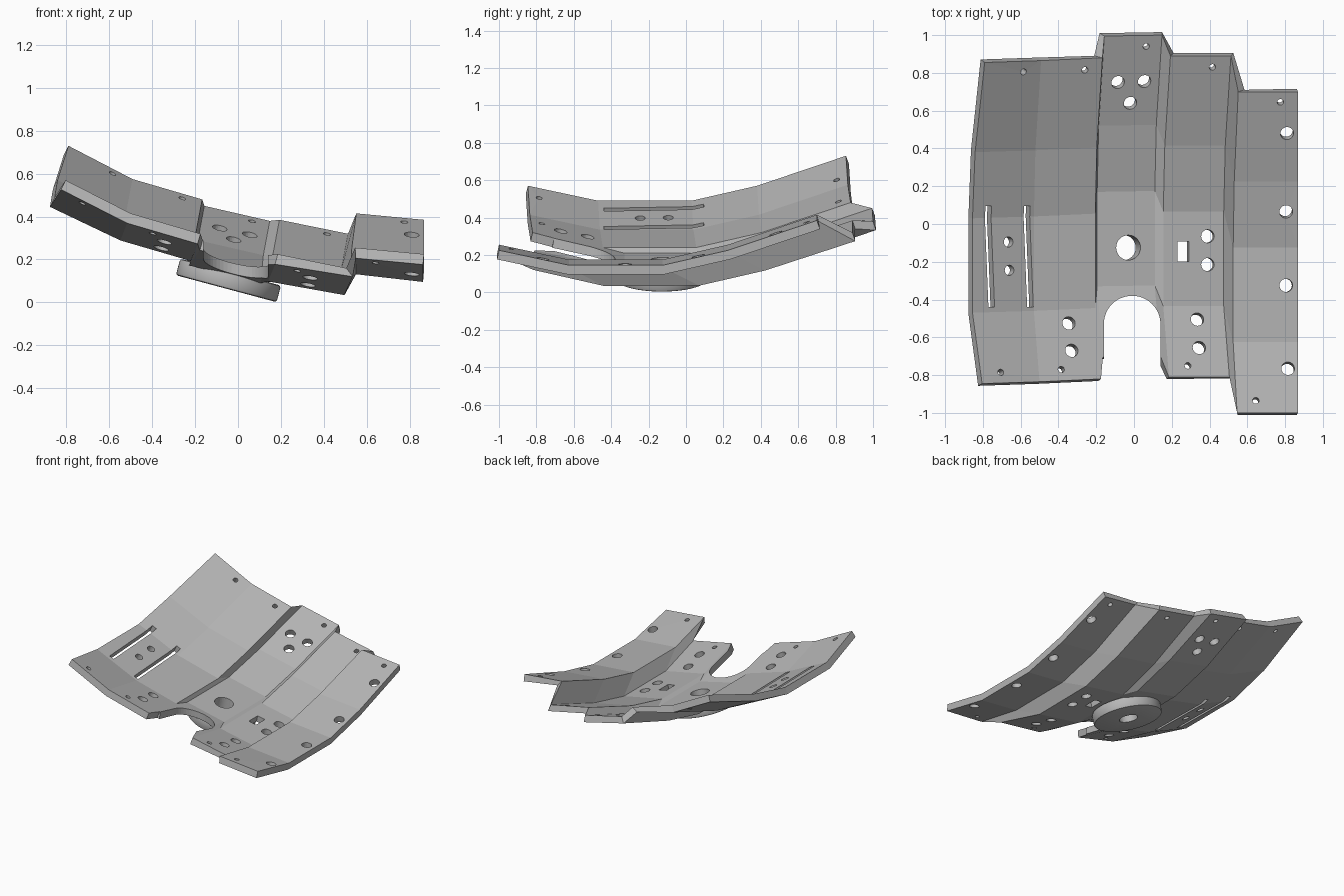
import bpy, bmesh, math
from mathutils import Matrix, Vector
from mathutils.bvhtree import BVHTree

cube = bpy.data.objects.get("Cube")
if cube:
    bpy.data.objects.remove(cube, do_unlink=True)

grey = bpy.data.materials.new("plain grey")
grey.use_nodes = True
grey.diffuse_color = (0.47, 0.47, 0.47, 1)
grey.node_tree.nodes["Principled BSDF"].inputs["Base Color"].default_value = grey.diffuse_color


def add_object(name, bm):
    mesh = bpy.data.meshes.new(name)
    bm.to_mesh(mesh)
    bm.free()
    mesh.materials.append(grey)
    ob = bpy.data.objects.new(name, mesh)
    bpy.context.collection.objects.link(ob)
    return ob


def apply_modifiers(ob):
    bpy.context.view_layer.objects.active = ob
    for name in [m.name for m in ob.modifiers]:
        bpy.ops.object.modifier_apply(modifier=name)


def prism(bm, outline, matrix, low, high):
    """Closed prism from a counter-clockwise outline."""
    rings = [[bm.verts.new(matrix @ Vector((x, y, z))) for x, y in outline]
             for z in (low, high)]
    n = len(outline)
    bm.faces.new(rings[0][::-1])
    bm.faces.new(rings[1])
    for i in range(n):
        j = (i + 1) % n
        bm.faces.new((rings[0][i], rings[0][j], rings[1][j], rings[1][i]))


def circle(r, n=24):
    return [(r * math.cos(math.tau * i / n), r * math.sin(math.tau * i / n)) for i in range(n)]


# Bent sheet: every strip follows the same arc, slid along y
arc = [(-0.825, 0.08, 0.030), (-0.45, 0, 0), (0.05, 0, 0), (0.4, 0.08, 0.008), (0.875, 0.24, 0.038)]
# Columns: x, z, slide along y, sideways drift factor
columns = [
    (-0.855, 0.49, -0.02, 1.7), (-0.53, 0.335, -0.01, 1), (-0.205, 0.24, 0.005, 1),
    (-0.195, 0.21, 0.12, 1), (0.11, 0.14, 0.125, 1),
    (0.155, 0.145, 0.015, 1), (0.475, 0.08, 0.015, 1),
    (0.525, 0.175, -0.175, 0.7), (0.867, 0.145, -0.175, 0),
]
bm = bmesh.new()
grid = [[bm.verts.new((x + dx * k, y + slide, z + h)) for x, z, slide, k in columns]
        for y, h, dx in arc]
for a, b in zip(grid, grid[1:]):
    for i in range(len(columns) - 1):
        bm.faces.new((a[i], a[i + 1], b[i + 1], b[i]))
bm.normal_update()
surface = BVHTree.FromBMesh(bm)
sheet = add_object("bent_sheet", bm)
solid = sheet.modifiers.new("thickness", "SOLIDIFY")
solid.thickness = 0.05
solid.offset = -1

# Round boss under the sheet, with a bevelled lower rim
tilt = Matrix.Rotation(math.radians(15), 4, "Y")
boss_place = Matrix.Translation((-0.055, -0.13, 0.064)) @ tilt
bm = bmesh.new()
prism(bm, circle(0.243, 64), boss_place, 0, 0.08)
boss = add_object("round_boss", bm)
bevel = boss.modifiers.new("rim", "BEVEL")
bevel.width = 0.012
bevel.segments = 2

# Cutters square to the surface below each point
cut = bmesh.new()


def cut_at(x, y, outline, turn=0, depth=0.09):
    spot, normal, _, _ = surface.ray_cast(Vector((x, y, 3)), Vector((0, 0, -1)))
    if spot is None:
        return
    x_axis = Vector((0, 1, 0)).cross(normal).normalized()
    y_axis = normal.cross(x_axis)
    frame = Matrix((x_axis, y_axis, normal)).transposed().to_4x4()
    prism(cut, outline, Matrix.Translation(spot) @ frame @ Matrix.Rotation(turn, 4, "Z"), -depth, 0.04)


def rectangle(w, l):
    return [(-w / 2, -l / 2), (w / 2, -l / 2), (w / 2, l / 2), (-w / 2, l / 2)]


holes = {
    0.017: [(-0.585, 0.805), (-0.26, 0.815), (0.065, 0.94), (0.415, 0.83), (0.775, 0.645),
            (-0.705, -0.785), (-0.385, -0.77), (0.285, -0.75), (0.645, -0.935)],
    0.027: [(-0.665, -0.095), (-0.66, -0.245)],
    0.035: [(-0.085, 0.75), (0.055, 0.755), (-0.02, 0.64),
            (0.81, 0.48), (0.805, 0.065), (0.805, -0.325), (0.815, -0.765),
            (0.39, -0.065), (0.39, -0.215), (0.335, -0.505), (0.345, -0.655),
            (-0.345, -0.525), (-0.33, -0.67)],
}
for radius, places in holes.items():
    for x, y in places:
        cut_at(x, y, circle(radius))
cut_at(-0.03, -0.125, circle(0.066, 32), depth=0.2)
cut_at(0.26, -0.145, rectangle(0.062, 0.105))
for x in (-0.765, -0.56):
    cut_at(x, -0.172, rectangle(0.036, 0.535), turn=math.radians(2.5))

# Arched notch at the front
arch = [(0.15 * math.cos(math.pi * i / 24), 0.15 * math.sin(math.pi * i / 24)) for i in range(25)]
prism(cut, arch + [(-0.15, -0.6), (0.15, -0.6)], Matrix.Translation((-0.01, -0.53, 0)), -0.5, 1)
bmesh.ops.recalc_face_normals(cut, faces=cut.faces)
cutter = add_object("hole_cutter", cut)
cutter.hide_render = True

for ob in (sheet, boss):
    boolean = ob.modifiers.new("holes", "BOOLEAN")
    boolean.operation = "DIFFERENCE"
    boolean.solver = "EXACT"
    boolean.object = cutter
    apply_modifiers(ob)
bpy.data.objects.remove(cutter, do_unlink=True)

# Smooth the round boss only
bpy.ops.object.select_all(action="DESELECT")
boss.select_set(True)
bpy.context.view_layer.objects.active = boss
bpy.ops.object.shade_smooth_by_angle(angle=math.radians(30))
